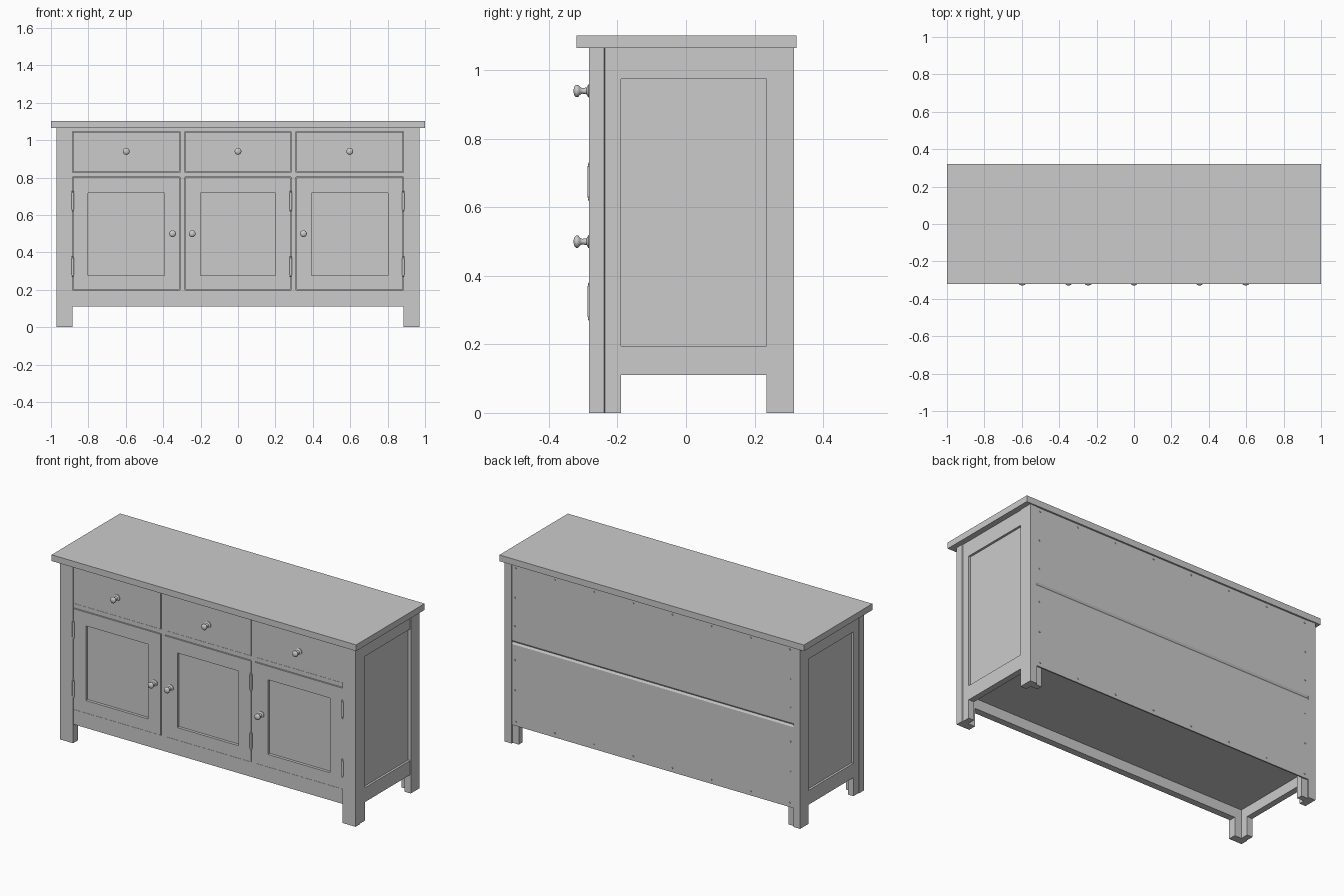
import bpy, bmesh, math

if "Cube" in bpy.data.objects:
    bpy.data.objects.remove(bpy.data.objects["Cube"])

def material(name, rgb):
    m = bpy.data.materials.new(name)
    m.diffuse_color = (*rgb, 1)
    m.use_nodes = True
    m.node_tree.nodes["Principled BSDF"].inputs["Base Color"].default_value = m.diffuse_color
    return m

GREY = material("grey paint", (0.6, 0.6, 0.6))

def finish(name, bm):
    bmesh.ops.recalc_face_normals(bm, faces=bm.faces[:])
    me = bpy.data.meshes.new(name)
    bm.to_mesh(me)
    bm.free()
    me.materials.append(GREY)
    ob = bpy.data.objects.new(name, me)
    bpy.context.collection.objects.link(ob)
    return ob

def box(name, x0, x1, y0, y1, z0, z1):
    bm = bmesh.new()
    bmesh.ops.create_cube(bm, size=1)
    for v in bm.verts:
        v.co = (x0 + (v.co.x + .5) * (x1 - x0),
                y0 + (v.co.y + .5) * (y1 - y0),
                z0 + (v.co.z + .5) * (z1 - z0))
    return finish(name, bm)

def prism(name, pts, vec):
    bm = bmesh.new()
    f = bm.faces.new([bm.verts.new(p) for p in pts])
    r = bmesh.ops.extrude_face_region(bm, geom=[f])
    bmesh.ops.translate(bm, vec=vec, verts=[g for g in r["geom"] if isinstance(g, bmesh.types.BMVert)])
    return finish(name, bm)

def lathe(name, profile, origin, axis, n=16):
    """Spin (radius, distance) pairs around the y or z axis."""
    bm = bmesh.new()
    ox, oy, oz = origin
    rings = []
    for r, d in profile:
        ring = []
        for i in range(n):
            a = 2 * math.pi * i / n
            c, s = r * math.cos(a), r * math.sin(a)
            ring.append(bm.verts.new((ox + c, oy + d, oz + s) if axis == "y" else (ox + c, oy + s, oz + d)))
        rings.append(ring)
    for a, b in zip(rings, rings[1:]):
        for i in range(n):
            bm.faces.new((a[i], a[(i + 1) % n], b[(i + 1) % n], b[i]))
    bm.faces.new(rings[0])
    bm.faces.new(rings[-1])
    ob = finish(name, bm)
    bpy.context.view_layer.objects.active = ob
    ob.select_set(True)
    bpy.ops.object.shade_smooth_by_angle(angle=math.radians(50))
    ob.select_set(False)
    return ob

TOP = 1.065
LEG_F = -0.283

# Table top
box("table_top", -1, 1, -0.32, 0.322, TOP, 1.102)

# Legs and sides, mirrored left and right
for s, side in ((-1, "left"), (1, "right")):
    front = [(.885, LEG_F), (.97, LEG_F), (.97, -.239), (.966, -.237), (.966, -.19), (.93, -.19), (.93, -.237), (.885, -.237)]
    back = [(.93, .235), (.97, .235), (.97, .315), (.925, .315), (.925, .304), (.885, .304), (.885, .27), (.93, .27)]
    prism(side + "_front_leg", [(s * x, y, 0) for x, y in front], (0, 0, TOP))
    prism(side + "_back_leg", [(s * x, y, 0) for x, y in back], (0, 0, TOP))
    xs = lambda a, b: sorted((s * a, s * b))
    box(side + "_side_top_rail", *xs(.93, .966), -.19, .235, .975, TOP)
    box(side + "_side_bottom_rail", *xs(.93, .966), -.19, .235, .11, .195)
    box(side + "_side_panel", *xs(.935, .953), -.19, .235, .195, .975)

# Front rails and posts
RAIL = -0.277
box("front_bottom_rail", -.885, .885, RAIL, -.237, .11, .198)
box("front_middle_rail", -.885, .885, RAIL, -.237, .802, .828)
box("front_top_rail", -.885, .885, RAIL, -.237, 1.047, TOP)
for s, side in ((-1, "left"), (1, "right")):
    for part, z0, z1 in (("lower", .198, .802), ("upper", .828, 1.047)):
        a, b = sorted((s * .284, s * .31))
        box(side + "_" + part + "_post", a, b, RAIL, -.237, z0, z1)

# Bottom board
box("bottom_board", -.93, .93, -.237, .304, .17, .195)

# Drawers and doors with knobs
knob = [(.019, 0), (.019, -.004), (.010, -.009), (.008, -.022), (.012, -.029),
        (.018, -.034), (.018, -.040), (.013, -.045), (.005, -.047)]
bays = [("left", -.885, -.31), ("middle", -.284, .284), ("right", .31, .885)]
FACE = -0.281
G = 0.003
for (name, x0, x1), kx in zip(bays, (-.35, -.245, .35)):
    x0, x1 = x0 + G, x1 - G
    mid = (x0 + x1) / 2
    box(name + "_drawer_front", x0, x1, FACE, -.25, .828 + G, 1.047 - G)
    lathe(name + "_drawer_knob", knob, (mid, FACE, .94), "y")
    z0, z1, w = .198 + G, .802 - G, .08
    box(name + "_door_left_stile", x0, x0 + w, FACE, -.25, z0, z1)
    box(name + "_door_right_stile", x1 - w, x1, FACE, -.25, z0, z1)
    box(name + "_door_bottom_rail", x0 + w, x1 - w, FACE, -.25, z0, .275)
    box(name + "_door_top_rail", x0 + w, x1 - w, FACE, -.25, .718, z1)
    box(name + "_door_panel", x0 + w, x1 - w, -.264, -.252, .275, .718)
    lathe(name + "_door_knob", knob, (kx, FACE, .50), "y")

# Dark gap backing behind the drawers and doors
box("front_backing", -.93, .93, -.25, -.24, .195, TOP)

# Hinge barrels with small finials
hinge = [(.003, -.056), (.006, -.052), (.004, -.047), (.007, -.045),
         (.007, .045), (.004, .047), (.006, .052), (.003, .056)]
for x in (-.884, .282, .884):
    for z in (.325, .675):
        lathe("door_hinge", hinge, (x, -.281, z), "z", 10)

# Folded back board with a shallow groove along the fold
B = 0.312
prism("back_board", [(-.925, y, z) for y, z in
      ((.304, .11), (B, .11), (B, .59), (.305, .602), (B, .614), (B, TOP), (.304, TOP))], (1.85, 0, 0))

# Nail heads around the back board
nails = [(-.9 + i * 1.8 / 7, z) for i in range(8) for z in (.135, 1.045)]
nails += [(x, z) for x in (-.905, .905) for z in (.32, .5, .7, .87)]
for x, z in nails:
    lathe("nail_head", [(.005, 0), (.004, .003)], (x, B, z), "y", 8)
